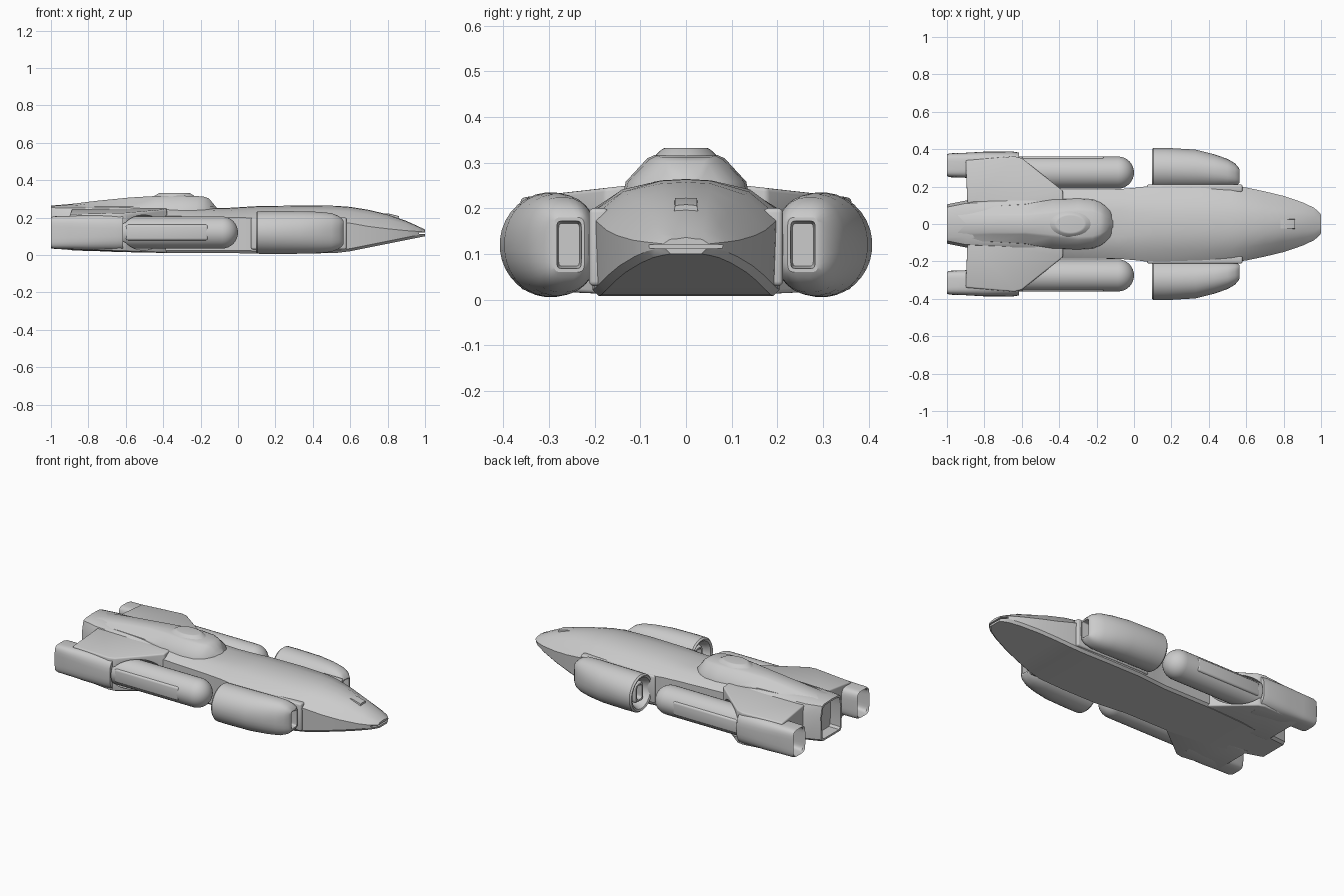
import bpy, bmesh, math

if "Cube" in bpy.data.objects:
    bpy.data.objects.remove(bpy.data.objects["Cube"])


def finish(name, bm, mirror=False, cutter=None, angle=32, bevel=0):
    bmesh.ops.recalc_face_normals(bm, faces=bm.faces)
    me = bpy.data.meshes.new(name)
    bm.to_mesh(me)
    bm.free()
    ob = bpy.data.objects.new(name, me)
    bpy.context.collection.objects.link(ob)
    bpy.ops.object.select_all(action='DESELECT')
    ob.select_set(True)
    bpy.context.view_layer.objects.active = ob
    if bevel:
        m = ob.modifiers.new("bevel", 'BEVEL')
        m.width, m.segments, m.limit_method = bevel, 3, 'ANGLE'
        bpy.ops.object.modifier_apply(modifier="bevel")
    if cutter:
        m = ob.modifiers.new("cut", 'BOOLEAN')
        m.operation, m.object, m.solver = 'DIFFERENCE', cutter, 'EXACT'
        bpy.ops.object.modifier_apply(modifier="cut")
    bpy.ops.object.shade_smooth_by_angle(angle=math.radians(angle))
    if mirror:
        m = ob.modifiers.new("mirror", 'MIRROR')
        m.use_axis = (False, True, False)
        m.use_mirror_merge = False
    return ob


def loft(name, sections, **kw):
    """Skin closed (y, z) rings placed along x, with capped ends."""
    bm = bmesh.new()
    rings = [[bm.verts.new((x, y, z)) for y, z in pts] for x, pts in sections]
    n = len(rings[0])
    for a, b in zip(rings, rings[1:]):
        for i in range(n):
            j = (i + 1) % n
            bm.faces.new((a[i], a[j], b[j], b[i]))
    bm.faces.new(rings[0])
    bm.faces.new(rings[-1])
    return finish(name, bm, **kw)


def both(half):
    """Complete a half profile that starts on the centre line."""
    return half + [(-y, z) for y, z in reversed(half) if y > 0]


def oval(y0, y1, rz, e=2, zc=0.12, n=32):
    """Superellipse ring; e=2 is round, larger is boxier."""
    def p(v):
        return math.copysign(abs(v) ** (2 / e), v)
    ts = [2 * math.pi * (i + 0.5) / n for i in range(n)]
    return [((y0 + y1) / 2 + (y1 - y0) / 2 * p(math.cos(t)), zc + rz * p(math.sin(t))) for t in ts]


def box(name, x, y, z, **kw):
    bm = bmesh.new()
    bmesh.ops.create_cube(bm, size=1)
    for v in bm.verts:
        v.co = [c[0] if k < 0 else c[1] for c, k in zip((x, y, z), v.co)]
    return finish(name, bm, **kw)


def hull_ring(zt, wt, ws, zs, wm, zm, wb, zb):
    return both([(0, zt), (wt, zt - .003), (ws, zs), (wm, zm), (wb, zb + .014), (wb - .014, zb), (0, zb)])


# main hull, recessed at the stern
hull_data = [
    (-1.0, .264, .07, .09, .253, .105, .19, .10, .035),
    (-.90, .272, .07, .11, .25, .125, .19, .12, .027),
    (-.65, .265, .08, .12, .25, .165, .21, .165, .016),
    (-.40, .26, .08, .13, .245, .183, .21, .185, .011),
    (-.08, .25, .07, .13, .235, .186, .20, .185, .010),
    (.02, .256, .06, .13, .238, .195, .20, .195, .009),
    (.12, .262, .055, .135, .241, .208, .195, .205, .008),
    (.35, .264, .055, .14, .241, .208, .19, .205, .008),
    (.52, .263, .055, .138, .236, .205, .18, .20, .010),
    (.60, .257, .055, .128, .23, .195, .17, .19, .020),
    (.70, .241, .052, .11, .214, .174, .152, .17, .040),
    (.80, .217, .047, .092, .19, .15, .14, .146, .060),
    (.90, .182, .042, .075, .163, .116, .13, .113, .080),
    (.96, .155, .035, .06, .145, .088, .126, .086, .092),
    (.985, .143, .025, .045, .137, .068, .124, .066, .097),
    (1.0, .136, .02, .035, .132, .05, .122, .048, .1)]
rings = [(d[0], hull_ring(*d[1:])) for d in hull_data]
stern = [(y * .88, .15 + (z - .15) * .9) for y, z in rings[0][1]]
mouth = box("mouth_cutter", (.968, 1.1), (-.2, .2), (.112, .121))
mouth.hide_render = True
loft("hull", [(-.93, stern), (-1.0, stern)] + rings, cutter=mouth, angle=28)
bpy.data.objects.remove(mouth)

# raised spine and bridge
spine = [(-.94, .267, .06, .09), (-.75, .29, .055, .095), (-.58, .307, .055, .105),
         (-.44, .315, .07, .128), (-.30, .317, .085, .132), (-.22, .315, .08, .127),
         (-.18, .311, .065, .112), (-.155, .302, .05, .095), (-.13, .272, .034, .07), (-.11, .248, .018, .035)]
loft("spine_bridge", [(x, both([(0, zt), (wt * .8, zt), (wt, zt - .008), (w, min(.258, zt - .012)),
                                (w + .008, .22), (0, .22)])) for x, zt, wt, w in spine], angle=35)

# low dome on the bridge
bm = bmesh.new()
bmesh.ops.create_cone(bm, cap_ends=True, segments=32, radius1=.075, radius2=.05, depth=.024)
for v in bm.verts:
    v.co = (v.co.x * 1.6 - .34, v.co.y, v.co.z + .32)
finish("bridge_dome", bm, bevel=.006)

# small intake on the nose
loft("nose_intake", [(.74, both([(0, .215), (.02, .215), (.024, .19), (0, .19)])),
                     (.80, both([(0, .223), (.024, .222), (.028, .19), (0, .19)])),
                     (.86, both([(0, .208), (.024, .206), (.028, .18), (0, .18)]))])

# front pods, hollow at the rear, boxed intake at the nose
pod = [(.18, .225, .36, .07, 2), (.12, .213, .375, .085, 2), (.10, .205, .385, .095, 2),
       (.095, .193, .40, .106, 2), (.105, .185, .408, .114, 2), (.17, .185, .408, .115, 2),
       (.33, .187, .398, .114, 2.1), (.43, .19, .373, .111, 2.2), (.50, .195, .348, .104, 2.4),
       (.54, .203, .325, .088, 2.8), (.558, .213, .303, .071, 4), (.565, .222, .29, .06, 7),
       (.565, .229, .283, .052, 9), (.52, .233, .279, .047, 9)]
loft("front_pod", [(x, oval(a, b, r, e)) for x, a, b, r, e in pod], mirror=True)
loft("pod_nozzle", [(x, oval(.292 - w, .292 + w, h, 5)) for x, w, h in
                    ((.20, .04, .06), (.125, .04, .06), (.115, .034, .054), (.115, .024, .044), (.15, .022, .04))],
     mirror=True)
box("pod_mount", (.07, .58), (.17, .212), (.03, .20), mirror=True, bevel=.01)

# side capsules with a rounded nose
R = .086


def capsule(grow, x0, x1):
    r = R + grow
    out = [(x0, r)] + [(x1 - .085 + .085 * math.sin(t), max(.004, r * math.cos(t)))
                       for t in (math.pi / 2 * i / 8 for i in range(9))]
    return [(x, oval(.275 - q, .275 + q, q)) for x, q in out]


loft("side_capsule", capsule(0, -.68, 0), mirror=True)
box("capsule_strake", (-.6, -.16), (.30, .361), (.078, .162), mirror=True, bevel=.012)

# rear wings and nacelles, scooped out around the capsules
scoop = loft("scoop_cutter", capsule(.008, -.655, .1))
scoop.hide_render = True
plan = [(-.89, .08), (-.9, .34), (-.64, .362), (-.6, .352), (-.38, .178), (-.38, .08)]
bm = bmesh.new()
low = [bm.verts.new((x, y, .012 + max(0, -.6 - x) * .04 + max(0, y - .2) * .05)) for x, y in plan]
top = [bm.verts.new((x, y, .255 - .11 * (y - .08) - max(0, -.6 - x) * .03)) for x, y in plan]
bm.faces.new(low)
bm.faces.new(top)
for i in range(len(plan)):
    j = (i + 1) % len(plan)
    bm.faces.new((low[i], low[j], top[j], top[i]))
finish("rear_wing", bm, mirror=True, cutter=scoop, bevel=.008)

nacelle = [(-.88, .268, .36, .065, 5), (-.99, .263, .366, .075, 5), (-1.0, .256, .373, .082, 5),
           (-.985, .25, .378, .087, 4.5), (-.90, .247, .381, .089, 4), (-.80, .22, .387, .095, 3.5),
           (-.65, .19, .388, .101, 3), (-.615, .18, .382, .101, 3)]
loft("rear_nacelle", [(x, oval(a, b, r, e)) for x, a, b, r, e in nacelle], mirror=True, cutter=scoop)
bpy.data.objects.remove(scoop)
